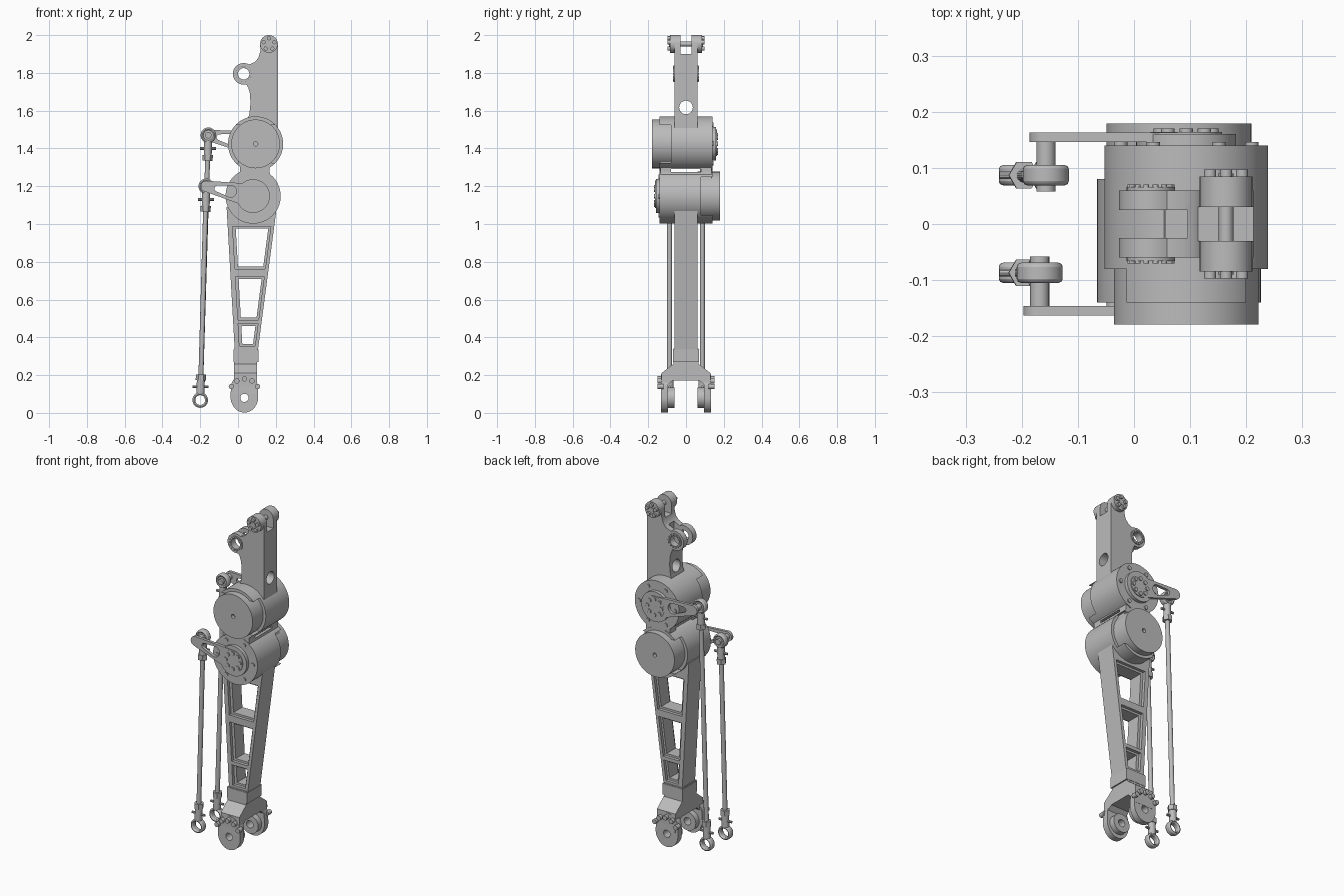
import bpy, bmesh, math
from mathutils import Vector, geometry

if "Cube" in bpy.data.objects:
    bpy.data.objects.remove(bpy.data.objects["Cube"])

metal = bpy.data.materials.new("grey_metal")
metal.use_nodes = True
GREY = (0.5, 0.5, 0.5, 1)
metal.diffuse_color = GREY
metal.node_tree.nodes["Principled BSDF"].inputs["Base Color"].default_value = GREY


def finish(name, bm):
    bmesh.ops.recalc_face_normals(bm, faces=bm.faces)
    mesh = bpy.data.meshes.new(name)
    bm.to_mesh(mesh)
    bm.free()
    mesh.materials.append(metal)
    ob = bpy.data.objects.new(name, mesh)
    bpy.context.collection.objects.link(ob)
    return ob


def prism(name, pts, a, b, axis="y"):
    """Extrude an outline: (x, z) along y, or (y, z) along x."""
    bm = bmesh.new()
    place = (lambda u, w, d: (u, d, w)) if axis == "y" else (lambda u, w, d: (d, u, w))
    face = bm.faces.new([bm.verts.new(place(u, w, a)) for u, w in pts])
    new = bmesh.ops.extrude_face_region(bm, geom=[face])["geom"]
    shift = Vector(place(0, 0, b - a))
    bmesh.ops.translate(bm, vec=shift, verts=[v for v in new if isinstance(v, bmesh.types.BMVert)])
    return finish(name, bm)


def arc(c, r, start=0, end=360, n=40):
    steps = n if end - start == 360 else n + 1
    angles = [math.radians(start + (end - start) * i / n) for i in range(steps)]
    return [(c[0] + r * math.cos(t), c[1] + r * math.sin(t)) for t in angles]


def hull(*circles):
    pts = [p for c, r in circles for p in arc(c, r)]
    return [pts[i] for i in geometry.convex_hull_2d(pts)]


def disc(name, c, r, a, b, axis="y", n=40):
    return prism(name, arc(c, r, n=n), a, b, axis)


def box(name, x, y, z):
    return prism(name, [(x[0], z[0]), (x[1], z[0]), (x[1], z[1]), (x[0], z[1])], y[0], y[1])


def cut(target, *cutters):
    for c in cutters:
        c.hide_render = True
        mod = target.modifiers.new("cut", "BOOLEAN")
        mod.operation, mod.object, mod.solver = "DIFFERENCE", c, "EXACT"
        with bpy.context.temp_override(object=target, active_object=target):
            bpy.ops.object.modifier_apply(modifier=mod.name)
        bpy.data.objects.remove(c)


def rod(name, p, q, r, n=20):
    p, q = Vector(p), Vector(q)
    bm = bmesh.new()
    bmesh.ops.create_cone(bm, cap_ends=True, segments=n, radius1=r, radius2=r, depth=(q - p).length)
    bm.transform((q - p).to_track_quat("Z", "Y").to_matrix().to_4x4())
    bmesh.ops.translate(bm, vec=(p + q) / 2, verts=bm.verts)
    return finish(name, bm)


def bolts(name, c, ring, r, a, b, count, start=0):
    for i, p in enumerate(arc(c, ring, start, start + 360, count)):
        disc(f"{name}_{i + 1}", p, r, a, b, n=12)


UPPER, LOWER = (0.093, 1.424), (0.08, 1.148)
TOP, BOSS, FOOT = (0.164, 1.953), (0.03, 1.795), (0.034, 0.08)


# Motor housings: cut away at the sides around a protruding cap
def slot():
    return box("slot", (-1, 1), (-0.08, 0.08), (1.276, 1.29))


def motor(name, c, s):
    """s is the y direction of the cap; the crank sits on the other side."""
    body = disc(name + "_housing", c, 0.146, -0.14, 0.14, n=64)
    cut(body, box("opening", (-1, 1), (s * 0.08, s * 0.3), (c[1] - 0.1, c[1] + 0.1)), slot())
    cap = disc(name + "_cap", c, 0.129, s * 0.06, s * 0.179, n=64)
    cut(cap, disc("centre", c, 0.012, s * 0.16, s * 0.2, n=16))
    bolts(name + "_flange_bolt", c, 0.117, 0.012, -s * 0.138, -s * 0.146, 6)


motor("upper_motor", UPPER, -1)
motor("lower_motor", LOWER, 1)
bridge = prism("housing_bridge", [(-0.02, 1.2), (0.01, 1.26), (0.012, 1.3), (-0.01, 1.36),
                                  (0.19, 1.36), (0.168, 1.3), (0.168, 1.27), (0.19, 1.2)], -0.135, 0.135)
cut(bridge, slot())

# Upper arm with two forked ends
outline = ([(0.213, 1.45), (0.213, 1.93)] + arc(TOP, 0.047, 0, 190, 20)
           + [(0.118, 1.915), (0.108, 1.88), (0.09, 1.858)] + arc(BOSS, 0.057, 60, 285, 24)
           + [(0.055, 1.72), (0.063, 1.69), (0.066, 1.64), (0.06, 1.58), (0.04, 1.53), (0.04, 1.45)])
arm = prism("upper_arm", outline, -0.06, 0.06)
cut(arm, box("top_slot", (-1, 1), (-0.03, 0.03), (1.9, 2.1)),
    box("boss_slot", (-1, 0.095), (-0.025, 0.025), (1.72, 1.88)),
    disc("boss_hole", BOSS, 0.03, -0.2, 0.2),
    disc("cross_hole", (0, 1.617), 0.036, -1, 1, axis="x"))
rod("top_pin", (TOP[0], -0.09, TOP[1]), (TOP[0], 0.09, TOP[1]), 0.013)
for s, side in ((-1, "front"), (1, "back")):
    tip = disc(side + "_top_boss", TOP, 0.047, s * 0.03, s * 0.085)
    cut(tip, disc("recess", TOP, 0.012, s * 0.07, s * 0.1, n=16))
    bolts(side + "_top_bolt", TOP, 0.03, 0.011, s * 0.08, s * 0.097, 5, 90)
    ring = disc(side + "_bearing_ring", BOSS, 0.043, s * 0.055, s * 0.066)
    cut(ring, disc("hole", BOSS, 0.03, -0.2, 0.2))
    bolts(side + "_bearing_stud", BOSS, 0.037, 0.005, s * 0.06, s * 0.07, 14)


# Lower leg: tapered frame with stepped windows
def left(z):
    return -0.018 - 0.057 * (z - 0.345)


def right(z):
    return 0.107 + 0.132 * (z - 0.345)


def leg_shape(name, z0, z1, inl, inr, y0, y1):
    pts = [(left(z0) + inl, z0), (right(z0) - inr, z0), (right(z1) - inr, z1), (left(z1) + inl, z1)]
    return prism(name, pts, y0, y1)


leg = leg_shape("leg_frame", 0.33, 1.09, 0, 0, -0.06, 0.06)
for z0, z1 in ((0.365, 0.46), (0.505, 0.71), (0.775, 0.975)):
    cut(leg, leg_shape("window", z0, z1, 0.042, 0.03, -0.1, 0.1))
    for s in (-1, 1):
        cut(leg, leg_shape("step", z0 - 0.012, z1 + 0.012, 0.026, 0.018, s * 0.042, s * 0.1))

# Ankle yoke and foot plates
half = [(0.066, 0.34), (0.066, 0.26), (0.13, 0.21), (0.133, 0.1), (0.095, 0.1), (0.095, 0.15), (0.07, 0.172)]
yoke = prism("ankle_yoke", half + [(-y, z) for y, z in reversed(half)], -0.022, 0.1, axis="x")
collar = box("ankle_collar", (-0.025, 0.108), (-0.068, 0.068), (0.27, 0.335))
for s, side in ((-1, "front"), (1, "back")):
    plate = prism(side + "_foot_plate", hull((FOOT, 0.073), ((0.034, 0.132), 0.072),
                                             ((0.034, 0.07), 0.068)), s * 0.095, s * 0.132)
    boss = disc(side + "_foot_bearing", FOOT, 0.055, s * 0.062, s * 0.096)
    for part in (plate, boss):
        cut(part, disc("hole", FOOT, 0.022, -0.3, 0.3, n=24))
    for i, p in enumerate(arc((0.034, 0.1), 0.08, 30, 150, 4)):
        disc(f"{side}_foot_bolt_{i + 1}", p, 0.014, s * 0.12, s * 0.152, n=12)


# Cranks with push rods
def rod_end(name, c, other):
    """Eye, shank, collar and clamp screw pointing from c towards other."""
    c, other = Vector(c), Vector(other)
    d = (other - c).normalized()
    eye = disc(name + "_eye", (c.x, c.z), 0.041, c.y - 0.018, c.y + 0.018)
    bev = eye.modifiers.new("round", "BEVEL")
    bev.width, bev.segments, bev.limit_method = 0.008, 2, "ANGLE"
    cut(eye, disc("hole", (c.x, c.z), 0.026, c.y - 0.1, c.y + 0.1, n=24))
    rod(name + "_shank", c + d * 0.034, c + d * 0.125, 0.021)
    rod(name + "_nut", c + d * 0.105, c + d * 0.135, 0.027, 6)
    m = c + d * 0.07
    rod(name + "_clamp_screw", m - Vector((0.042, 0, 0)), m + Vector((0.042, 0, 0)), 0.007, 10)


def linkage(name, pivot, tip, s):
    y = s * 0.087
    a, b = Vector(pivot), Vector(tip)
    arm = prism(name + "_crank", hull((tip, 0.029), (pivot, 0.064)), s * 0.146, s * 0.163)
    cut(arm, prism("window", hull((b.lerp(a, 0.24), 0.016), (b.lerp(a, 0.52), 0.031)), s * 0.1, s * 0.2))
    hub = disc(name + "_crank_hub", pivot, 0.089, s * 0.135, s * 0.16, n=48)
    cut(hub, disc("centre", pivot, 0.014, s * 0.15, s * 0.2, n=16))
    disc(name + "_hub_rim", pivot, 0.064, s * 0.15, s * 0.164)
    bolts(name + "_hub_bolt", pivot, 0.046, 0.012, s * 0.155, s * 0.17, 8)
    disc(name + "_crank_pin", tip, 0.017, s * 0.058, s * 0.163, n=24)
    disc(name + "_ball", tip, 0.027, y - 0.014, y + 0.014, n=24)
    top, low = Vector((tip[0], y, tip[1])), Vector((-0.2, y, 0.068))
    rod_end(name + "_top", top, low)
    rod_end(name + "_bottom", low, top)
    d = (low - top).normalized()
    rod(name + "_push_rod", top + d * 0.1, low - d * 0.1, 0.013)


linkage("front", LOWER, (-0.168, 1.2), -1)
linkage("back", UPPER, (-0.157, 1.47), 1)

# Smooth the round surfaces, keep the edges sharp
bpy.ops.object.select_all(action="DESELECT")
for ob in bpy.context.scene.objects:
    if ob.type == "MESH":
        ob.select_set(True)
        bpy.context.view_layer.objects.active = ob
bpy.ops.object.shade_smooth_by_angle(angle=math.radians(35))
